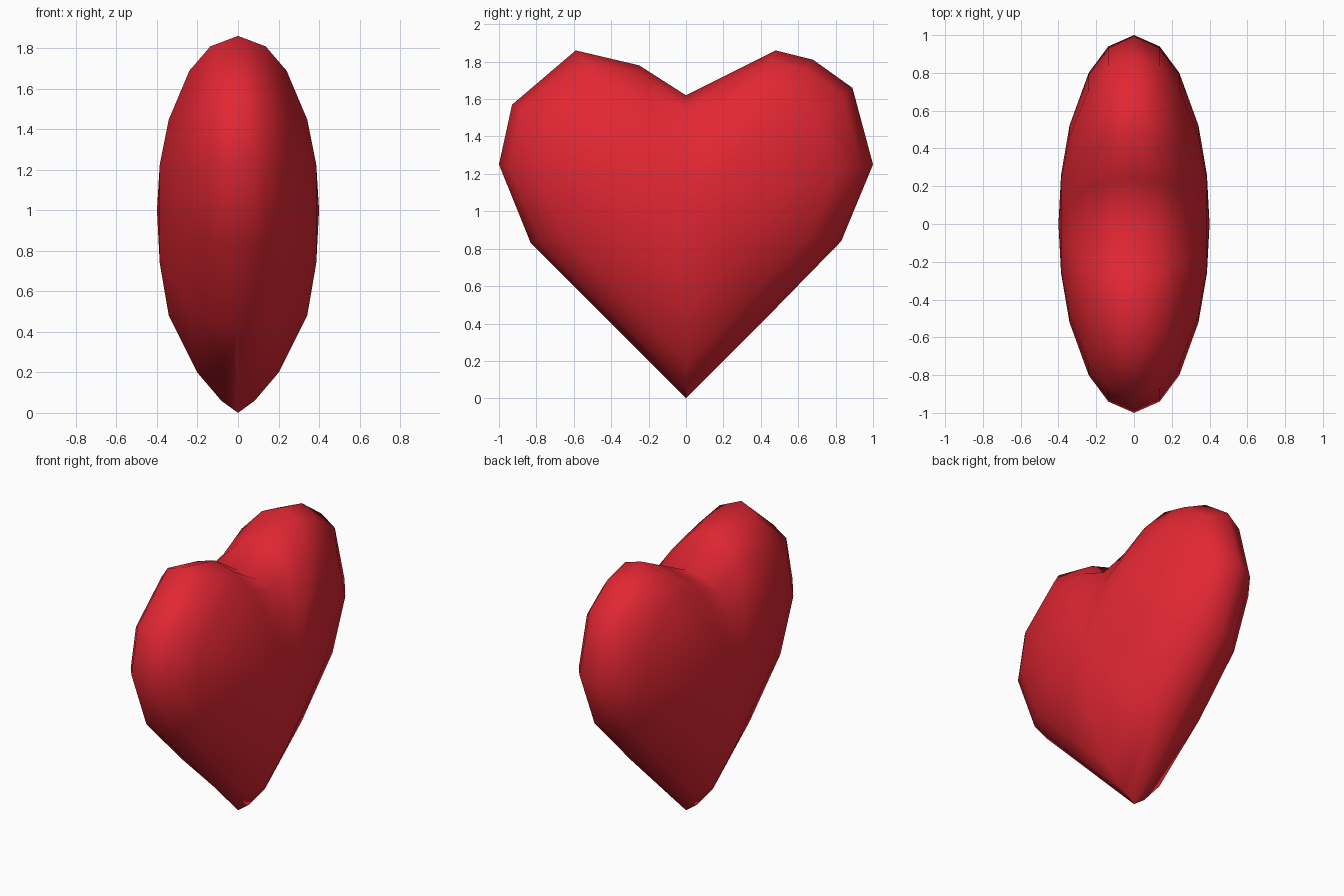
import bpy, bmesh, math

if "Cube" in bpy.data.objects:
    bpy.data.objects.remove(bpy.data.objects["Cube"])

# Heart outline in (y, z), counter-clockwise from the tip, seen from +x
OUTLINE = [(0, 0), (.42, .42), (.83, .84), (1, 1.25), (.89, 1.66), (.68, 1.81),
           (.48, 1.86), (.24, 1.74), (0, 1.62), (-.25, 1.78), (-.59, 1.86),
           (-.93, 1.57), (-1, 1.25), (-.83, .83), (-.42, .42)]
CENTRE_Z = 1.0
HALF_THICKNESS = 0.4
# Scale of each inner ring, and how far its cleft is filled in
RINGS = [(.94, .01), (.8, .05), (.52, .05), (.26, .03)]

bm = bmesh.new()


def ring(scale, fill, side):
    """Shrunken outline, pushed out along x to an elliptical section."""
    verts = []
    for y, z in OUTLINE:
        ry, rz = y * scale, CENTRE_Z + (z - CENTRE_Z) * scale
        if y == 0 and z > 1:
            rz += fill
        x = HALF_THICKNESS * math.sqrt(1 - scale ** 2)
        x *= min(1, .5 + 1.7 * rz)          # slimmer at the tip
        verts.append(bm.verts.new((side * x, ry, rz)))
    return verts


# Body: two puffed sides sharing one rim
rim = ring(1, 0, 1)
n = len(rim)
for side in (1, -1):
    outer = rim
    for scale, fill in RINGS:
        inner = ring(scale, fill, side)
        for i in range(n):
            j = (i + 1) % n
            bm.faces.new((outer[i], outer[j], inner[j], inner[i]))
        outer = inner
    pole = bm.verts.new((side * HALF_THICKNESS, 0, CENTRE_Z))
    for i in range(n):
        bm.faces.new((outer[i], outer[(i + 1) % n], pole))
bmesh.ops.recalc_face_normals(bm, faces=bm.faces[:])

mesh = bpy.data.meshes.new("heart")
bm.to_mesh(mesh)
bm.free()
heart = bpy.data.objects.new("heart", mesh)
bpy.context.collection.objects.link(heart)

red = bpy.data.materials.new("red")
red.diffuse_color = (0.76, 0.02, 0.033, 1)
red.use_nodes = True
red.node_tree.nodes["Principled BSDF"].inputs["Base Color"].default_value = red.diffuse_color
mesh.materials.append(red)

# Smooth surface with a sharp cleft
bpy.context.view_layer.objects.active = heart
heart.select_set(True)
bpy.ops.object.shade_smooth_by_angle(angle=math.radians(60))
